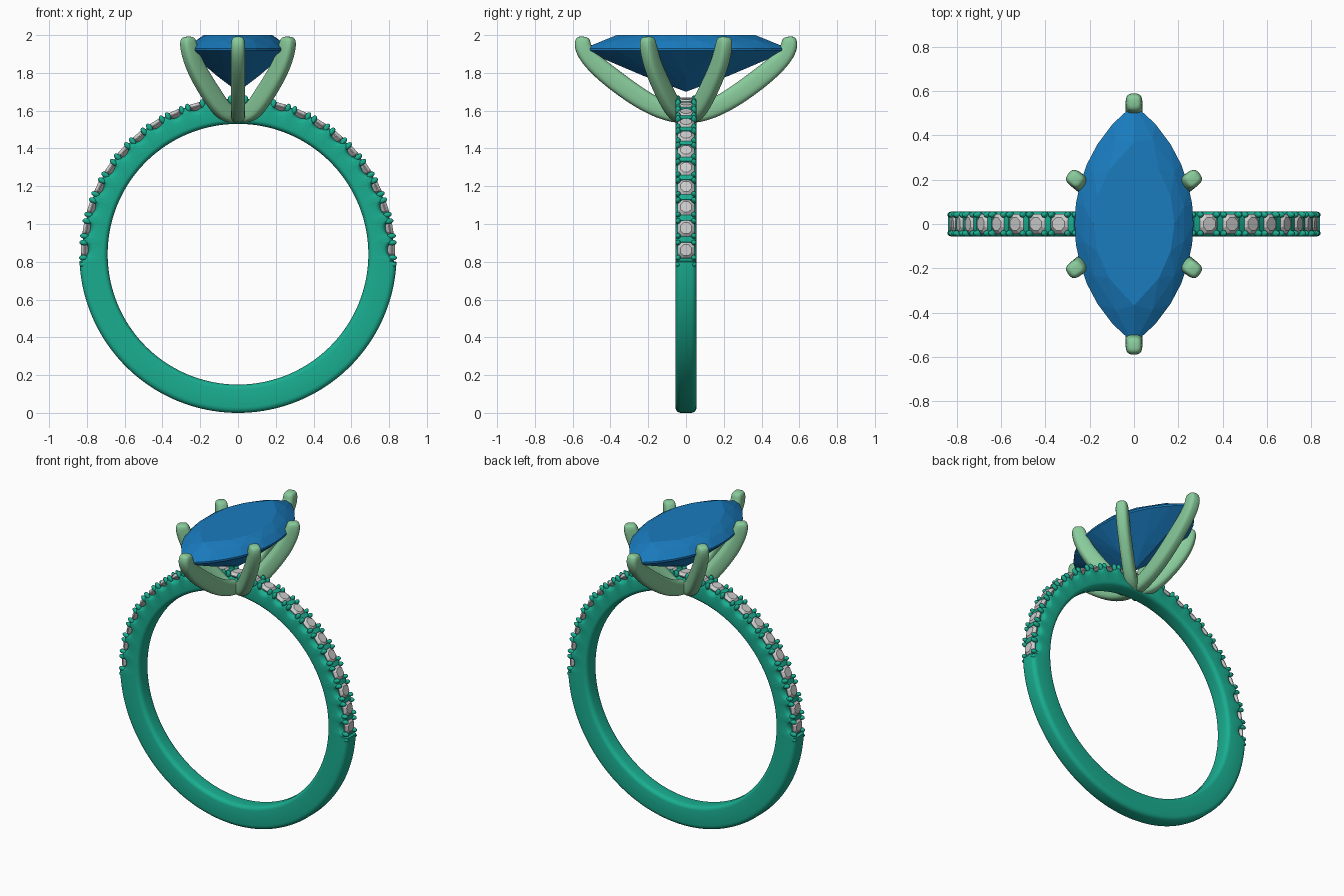
import bpy, bmesh
from math import sin, cos, pi, radians, sqrt
from mathutils import Vector, Matrix

if "Cube" in bpy.data.objects:
    bpy.data.objects.remove(bpy.data.objects["Cube"])

ZC, R_IN, R_OUT, HALF_W = 0.84, 0.69, 0.84, 0.056
N_STONES, FIRST = 23, radians(1.5)
PITCH = (pi - 2 * FIRST) / (N_STONES - 1)


def material(name, col):
    m = bpy.data.materials.new(name)
    m.diffuse_color = (*col, 1)
    m.use_nodes = True
    m.node_tree.nodes["Principled BSDF"].inputs["Base Color"].default_value = m.diffuse_color
    return m


TEAL = material("teal", (0.01, 0.42, 0.28))
MINT = material("mint", (0.25, 0.60, 0.33))
BLUE = material("blue", (0.01, 0.20, 0.52))


def finish(name, bm, mat=None, smooth=True, subsurf=0):
    bmesh.ops.recalc_face_normals(bm, faces=bm.faces[:])
    me = bpy.data.meshes.new(name)
    bm.to_mesh(me)
    bm.free()
    ob = bpy.data.objects.new(name, me)
    bpy.context.collection.objects.link(ob)
    if mat:
        me.materials.append(mat)
    if subsurf:
        mod = ob.modifiers.new("Subdivision", 'SUBSURF')
        mod.levels = mod.render_levels = subsurf
    if smooth:
        bpy.ops.object.select_all(action='DESELECT')
        ob.select_set(True)
        bpy.context.view_layer.objects.active = ob
        bpy.ops.object.shade_smooth_by_angle(angle=radians(40))
    return ob


def bridge(bm, rings, closed=False):
    n = len(rings[0])
    pairs = list(zip(rings, rings[1:])) + ([(rings[-1], rings[0])] if closed else [])
    for a, b in pairs:
        for i in range(n):
            j = (i + 1) % n
            bm.faces.new((a[i], a[j], b[j], b[i]))


def on_ring(t, r, y=0.0):
    return Vector((r * cos(t), y, ZC + r * sin(t)))


def radial_frame(t, r, y=0.0):
    # local z points outward from the finger hole
    return Matrix.Translation(on_ring(t, r, y)) @ Matrix.Rotation(pi / 2 - t, 4, 'Y')


# Band: rounded section swept round, with a scallop under each small stone
def outer_radius(t):
    k = round((t - FIRST) / PITCH)
    if t < FIRST - PITCH / 2 or t > pi - FIRST + PITCH / 2:
        return R_OUT
    d = abs(t - FIRST - k * PITCH) * R_OUT
    return 0.824 - 0.75 * sqrt(max(0.0, 0.042 ** 2 - d * d))


def section(ro):
    pts = []
    for cy, cr, a0, ry, rr in ((1, ro, 0, .028, .03), (-1, ro, 90, .028, .03),
                               (-1, R_IN, 180, .03, .025), (1, R_IN, 270, .03, .025)):
        for s in range(5):
            a = radians(a0 + s * 22.5)
            base = cr - rr if cr == ro else cr + rr
            pts.append((cy * (HALF_W - ry) + ry * cos(a), base + rr * sin(a)))
    return pts


start, end = FIRST - PITCH / 2, pi - FIRST + PITCH / 2
steps = N_STONES * 16
angles = [start + (end - start) * i / steps for i in range(steps + 1)]
angles += [end + 0.004 + (2 * pi - end + start - 0.008) * i / 90 for i in range(91)]
bm = bmesh.new()
rings = [[bm.verts.new(on_ring(t, r, y)) for y, r in section(outer_radius(t))]
         for t in angles]
bridge(bm, rings, closed=True)
finish("band", bm, TEAL)

# Beads: four at each junction between small stones
bm = bmesh.new()
for k in range(N_STONES + 1):
    for s in (-1, 1):
        for y in (-0.042, 0.042):
            t = start + k * PITCH + s * 0.018 / R_OUT
            bmesh.ops.create_uvsphere(
                bm, u_segments=12, v_segments=8, radius=0.0145,
                matrix=radial_frame(t, 0.818, y) @ Matrix.Diagonal((1, 1, 1.65, 1)))
finish("setting_beads", bm, TEAL)

# Small stones: octagonal faceted cuts
bm = bmesh.new()
for k in range(N_STONES):
    m = radial_frame(FIRST + k * PITCH, 0)
    loops = []
    for rad, h in ((0.006, 0.775), (0.050, 0.811), (0.050, 0.816), (0.032, 0.831)):
        loops.append([bm.verts.new(Matrix.Translation((0, 0, 0)) @ radial_frame(
            FIRST + k * PITCH, h) @ Vector((rad * cos((i + .5) * pi / 4),
                                            rad * sin((i + .5) * pi / 4), 0)))
            for i in range(8)])
    bridge(bm, loops)
    bm.faces.new(loops[0])
    bm.faces.new(loops[-1])
finish("small_stones", bm, None, smooth=False)

# Centre stone: pointed oval of two arcs, faceted as a convex hull of rings
A, B = 0.268, 0.54
ARC_R = (A * A + B * B) / (2 * A)


def pointed_oval(n, scale, z, offset=0.0):
    pts = []
    for i in range(n):
        u = ((i + offset) / n * 4) % 4
        side = 1 if u < 2 else -1
        y = B * sin((u % 2 - 1) * pi / 2 * 0.9999) if n < 12 else B * (u % 2 - 1)
        x = side * (sqrt(ARC_R ** 2 - y * y) - (ARC_R - A))
        pts.append(Vector((x * scale, side * y * scale, z)))
    return pts


bm = bmesh.new()
points = (pointed_oval(24, 1, 1.918) + pointed_oval(24, 1, 1.930)
          + pointed_oval(12, 0.86, 1.969, 0.5) + pointed_oval(12, 0.68, 2.0)
          + pointed_oval(8, 0.42, 1.785) + [Vector((0, 0, 1.70))])
for p in points:
    bm.verts.new(p)
bmesh.ops.convex_hull(bm, input=bm.verts[:])
bmesh.ops.dissolve_limit(bm, angle_limit=radians(1), verts=bm.verts[:], edges=bm.edges[:])
finish("centre_stone", bm, BLUE, smooth=False)


# Prongs: chamfered section swept along a path in a vertical plane
def prong(name, heading, path, half_width):
    out = Vector((cos(heading), sin(heading), 0))
    side = Vector((-sin(heading), cos(heading), 0))
    up = Vector((0, 0, 1))
    bm = bmesh.new()
    rings = []
    for i, (s, z, h, w) in enumerate(path):
        a, b = path[max(i - 1, 0)], path[min(i + 1, len(path) - 1)]
        d = Vector((b[0] - a[0], b[1] - a[1])).normalized()
        nrm = out * -d.y + up * d.x
        c = out * s + up * z
        ring = []
        for u, v in ((1, .6), (.6, 1), (-.6, 1), (-1, .6), (-1, -.6), (-.6, -1), (.6, -1), (1, -.6)):
            ring.append(bm.verts.new(c + side * u * half_width * w + nrm * v * h))
        rings.append(ring)
    bridge(bm, rings)
    bm.faces.new(rings[0])
    bm.faces.new(rings[-1])
    finish(name, bm, MINT, subsurf=2)


end_path = [(-0.02, 1.575, .046, 1), (0.09, 1.585, .05, 1), (0.24, 1.658, .055, 1),
            (0.43, 1.80, .056, 1), (0.527, 1.89, .046, 1), (0.549, 1.945, .046, 1),
            (0.547, 1.978, .040, .9), (0.546, 1.993, .022, .6)]
side_path = [(-0.02, 1.575, .046, 1), (0.075, 1.58, .05, 1), (0.135, 1.635, .055, 1),
             (0.225, 1.745, .054, 1), (0.297, 1.85, .05, 1), (0.33, 1.94, .046, 1),
             (0.335, 1.978, .040, .9), (0.335, 1.993, .022, .6)]
for name, heading in (("back", 90), ("front", -90)):
    prong(name + "_end_prong", radians(heading), end_path, 0.039)
for name, heading in (("back_right", 37.5), ("back_left", 142.5),
                      ("front_left", 217.5), ("front_right", -37.5)):
    prong(name + "_prong", radians(heading), side_path, 0.039)
